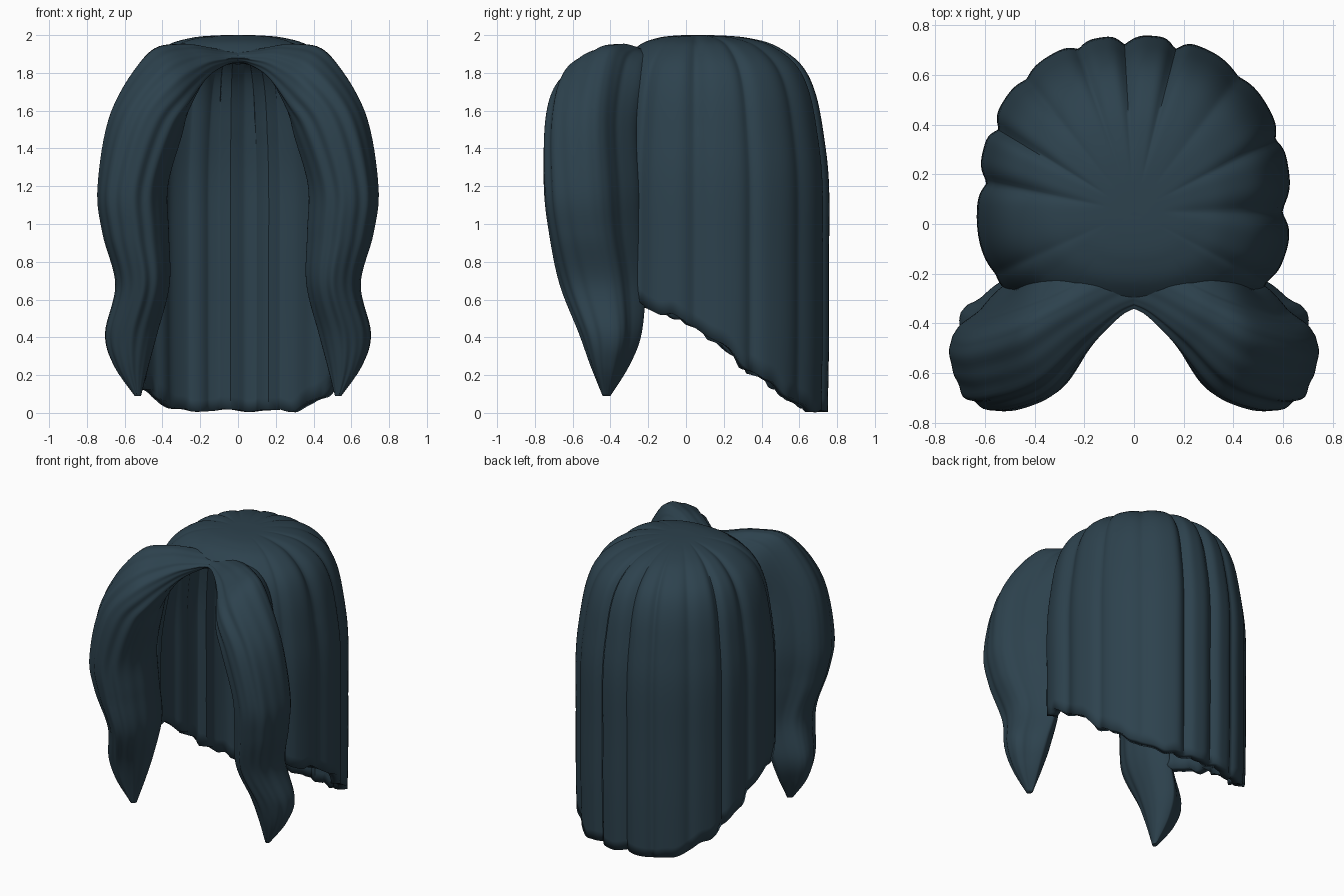
import bpy, bmesh
from math import sin, cos, pi, radians, copysign, sqrt
from mathutils import Vector

cube = bpy.data.objects.get("Cube")
if cube:
    bpy.data.objects.remove(cube, do_unlink=True)

hair = bpy.data.materials.new("dark teal hair")
hair.use_nodes = True
hair.diffuse_color = (0.026, 0.054, 0.075, 1)
hair.node_tree.nodes["Principled BSDF"].inputs["Base Color"].default_value = hair.diffuse_color


def spline(points, k):
    """Smooth curve through points at fractional index k."""
    n = len(points) - 1
    i = max(0, min(int(k), n - 1))
    t = k - i
    p0, p1, p2, p3 = (Vector(points[max(0, min(j, n))]) for j in range(i - 1, i + 3))
    return 0.5 * (2 * p1 + (p2 - p0) * t + (2 * p0 - 5 * p1 + 4 * p2 - p3) * t * t
                  + (3 * p1 - p0 - 3 * p2 + p3) * t ** 3)


def lerp_table(table, x):
    """Straight interpolation in a table of (x, value)."""
    for (xa, a), (xb, b) in zip(table, table[1:]):
        if x <= xb:
            return a + (b - a) * max(0, (x - xa) / (xb - xa))
    return table[-1][1]


def loft(name, rings, cap):
    """Skin a list of closed rings."""
    bm = bmesh.new()
    rows = [[bm.verts.new(p) for p in ring] for ring in rings]
    for a, b in zip(rows, rows[1:]):
        n = len(a)
        for i in range(n):
            j = (i + 1) % n
            bm.faces.new((a[i], a[j], b[j], b[i]))
    bm.faces.new(rows[0])
    if cap:
        bm.faces.new(rows[-1])
    bmesh.ops.recalc_face_normals(bm, faces=bm.faces)
    mesh = bpy.data.meshes.new(name)
    bm.to_mesh(mesh)
    bm.free()
    mesh.materials.append(hair)
    obj = bpy.data.objects.new(name, mesh)
    bpy.context.collection.objects.link(obj)
    for o in bpy.context.selected_objects:
        o.select_set(False)
    obj.select_set(True)
    bpy.context.view_layer.objects.active = obj
    bpy.ops.object.shade_smooth_by_angle(angle=radians(60))
    return obj


# Back hair: domed shell of strands with a slanted hem and an open front
DOME = [(0.01, 2), (0.2, 1.998), (0.4, 1.985), (0.6, 1.945), (0.79, 1.845),
        (0.9, 1.69), (0.965, 1.45), (1, 1.2), (1, 0.8), (1, 0.4), (0.99, 0)]
HEM = [(-0.3, 0.6), (-0.2, 0.55), (0, 0.49), (0.2, 0.35), (0.4, 0.21), (0.55, 0.12), (0.68, 0.02)]
SEGMENTS, ROWS = 288, 48


def plan(phi):
    """Footprint of the shell, phi measured from the back."""
    s, c = sin(phi), cos(phi)
    x = copysign(abs(s) ** 0.88, s) * 0.62
    y = copysign(abs(c) ** 0.88, c) * (0.695 if c > 0 else 0.5)
    return x, y


def reach(phi):
    """How far down the dome profile the hair runs at this angle."""
    low = 7 + (1.2 - lerp_table(HEM, plan(phi)[1] + 0.05)) / 0.4
    low += 0.025 * sin(17 * phi) + 0.01 * sin(31 * phi)
    front = max(0, min(1, (abs(phi) - radians(132)) / radians(16)))
    return low + (3.6 - low) * front


def groove(phi):
    """Narrow soft valleys, unevenly spaced and of uneven depth."""
    w = 8 * phi + 0.9 * sin(2 * phi + 0.6) + 0.5 * sin(5 * phi)
    valley = 1 - sqrt(sin(w) ** 2 + 0.01)
    return valley ** 2 * (0.7 + 0.3 * sin(4.3 * phi + 1))


rings = []
for r in range(ROWS + 1):
    ring = []
    for i in range(SEGMENTS):
        phi = -pi + 2 * pi * i / SEGMENTS
        s, z = spline(DOME, reach(phi) * r / ROWS)
        x, y = plan(phi)
        fade = max(0, min(1, (s - 0.2) / 0.6)) * max(0, min(1, (2.3 - abs(phi)) / 0.3))
        cut = fade * groove(phi)
        lobe = s * (1 + 0.02 * fade - 0.07 * cut)
        ring.append((x * lobe, 0.05 + y * lobe, z - 0.025 * cut * (z > 1.5)))
    rings.append(ring)
shell = loft("back_hair", rings, False)
solid = shell.modifiers.new("thickness", "SOLIDIFY")
solid.thickness = 0.06
solid.offset = -1

# Front locks: (centre, forward half axis, outward half axis) from parting to tip
LOCK = [
    ((0.0, -0.2, 1.88), (0, -0.135, 0), (0, 0, 0.035)),
    ((0.1, -0.245, 1.885), (-0.04, -0.125, -0.01), (0.02, 0, 0.045)),
    ((0.25, -0.35, 1.86), (-0.07, -0.14, -0.01), (0.06, 0.01, 0.095)),
    ((0.375, -0.45, 1.75), (-0.04, -0.22, 0), (0.11, 0.03, 0.15)),
    ((0.485, -0.5, 1.53), (0.01, -0.24, 0.02), (0.185, 0.03, 0.06)),
    ((0.555, -0.495, 1.2), (0.04, -0.25, 0), (0.18, 0.04, 0)),
    ((0.54, -0.475, 0.95), (0.04, -0.24, 0), (0.17, 0.04, 0)),
    ((0.505, -0.435, 0.68), (0.03, -0.22, 0), (0.14, 0.05, 0)),
    ((0.565, -0.395, 0.42), (0.03, -0.16, 0), (0.135, 0.04, 0)),
    ((0.565, -0.4, 0.25), (0.02, -0.1, 0), (0.09, 0.02, 0)),
    ((0.53, -0.42, 0.09), (0.008, -0.02, 0), (0.015, 0.006, 0)),
]
CENTRES, FORWARD, OUTWARD = zip(*LOCK)
STEPS, AROUND = 80, 96
for side, name in ((1, "left_front_lock"), (-1, "right_front_lock")):
    rings = []
    for r in range(STEPS + 1):
        k = (len(LOCK) - 1) * r / STEPS
        c, a, b = (spline(t, k) for t in (CENTRES, FORWARD, OUTWARD))
        ring = []
        for i in range(AROUND):
            t = 2 * pi * i / AROUND
            front = 0.5 + 0.5 * cos(t)
            ripple = 1 + front * (0.025 * cos(9 * t + 0.25 * k) + 0.02 * cos(15 * t - 0.3 * k))
            # Hollow where the lock flares away from the shell
            if sin(t) > 0:
                ripple -= 0.3 * max(0, -sin(2 * t))
            p = c + (a * cos(t) + b * sin(t)) * ripple
            ring.append((side * p.x, p.y, p.z))
        rings.append(ring)
    loft(name, rings, True)
